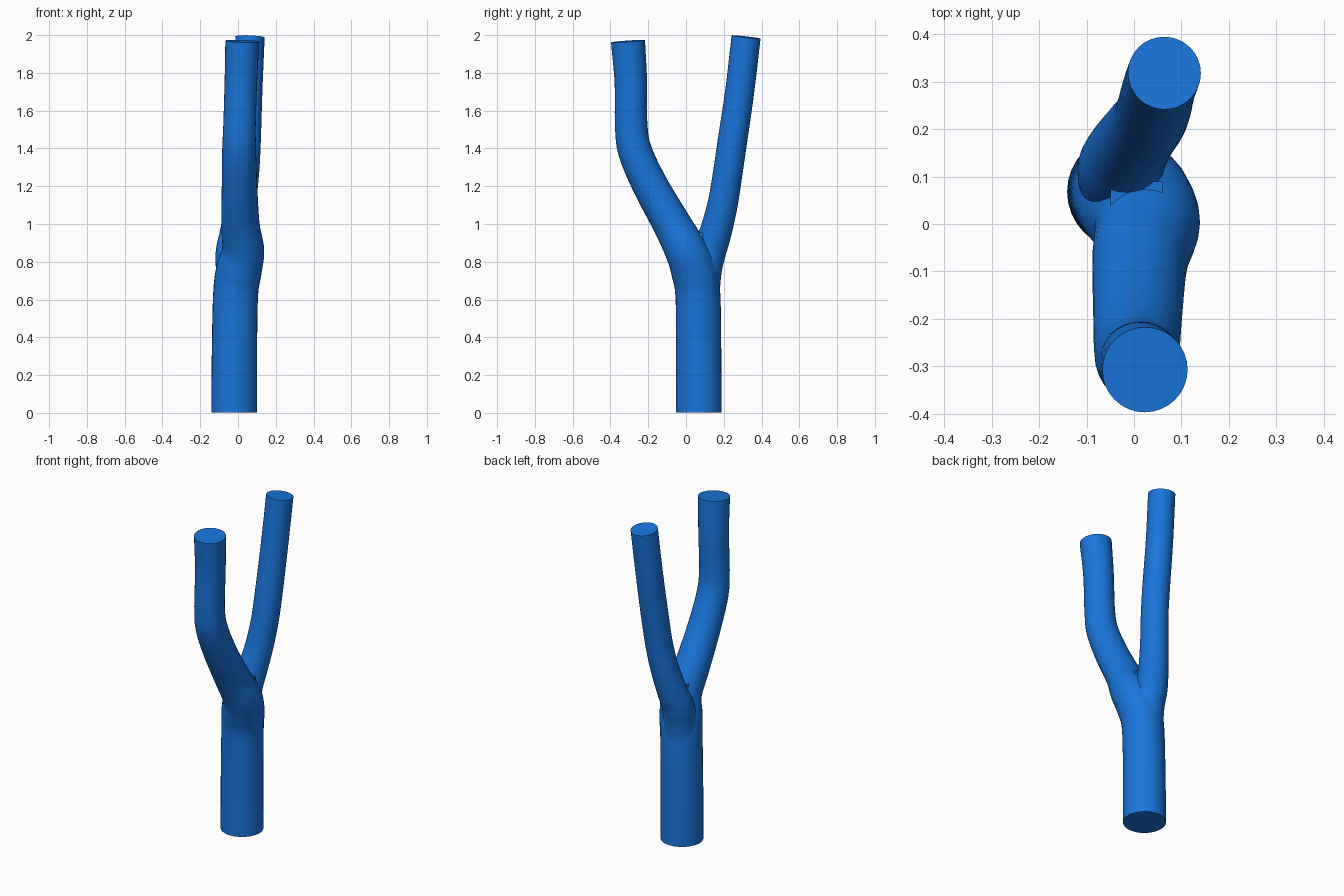
import bpy, bmesh, math
from mathutils import Vector

if "Cube" in bpy.data.objects:
    bpy.data.objects.remove(bpy.data.objects["Cube"])

SIDES, STEPS = 32, 6

blue = bpy.data.materials.new("blue")
blue.diffuse_color = (0.01, 0.18, 0.72, 1)
blue.use_nodes = True
blue.node_tree.nodes["Principled BSDF"].inputs["Base Color"].default_value = blue.diffuse_color


def spline(pts):
    """Catmull-Rom through (x, y, z, radius) points."""
    p = [Vector(q) for q in pts]
    p = [2 * p[0] - p[1]] + p + [2 * p[-1] - p[-2]]
    out = []
    for i in range(1, len(p) - 2):
        a, b, c, d = p[i - 1:i + 3]
        for s in range(STEPS):
            t = s / STEPS
            out.append(0.5 * (2 * b + (c - a) * t + (2 * a - 5 * b + 4 * c - d) * t * t
                              + (3 * b - a - 3 * c + d) * t ** 3))
    return out + [p[-2]]


def add_object(name, bm):
    bmesh.ops.recalc_face_normals(bm, faces=bm.faces)
    me = bpy.data.meshes.new(name)
    bm.to_mesh(me)
    bm.free()
    ob = bpy.data.objects.new(name, me)
    me.materials.append(blue)
    bpy.context.collection.objects.link(ob)
    return ob


def tube(name, pts):
    """Capped round tube whose rings stay square to the path."""
    path = spline(pts)
    bm = bmesh.new()
    rings = []
    for i, q in enumerate(path):
        t = (path[min(i + 1, len(path) - 1)] - path[max(i - 1, 0)]).to_3d().normalized()
        u = Vector((1, 0, 0))
        u = (u - t * t.dot(u)).normalized()
        v = t.cross(u)
        rings.append([bm.verts.new(q.to_3d() + q[3] * (u * math.cos(a) + v * math.sin(a)))
                      for a in (2 * math.pi * k / SIDES for k in range(SIDES))])
    for r0, r1 in zip(rings, rings[1:]):
        for k in range(SIDES):
            j = (k + 1) % SIDES
            bm.faces.new((r0[k], r0[j], r1[j], r1[k]))
    bm.faces.new(rings[0])
    bm.faces.new(rings[-1])
    return add_object(name, bm)


# Trunk flowing into the front branch
vessel = tube("forked_tube", [
    (-0.02, 0.068, 0.003, 0.121), (-0.019, 0.067, 0.3, 0.12), (-0.013, 0.063, 0.62, 0.119),
    (0.004, 0.043, 0.75, 0.121), (0.027, 0.0, 0.86, 0.112), (0.013, -0.075, 1.0, 0.101),
    (0.008, -0.187, 1.2, 0.094), (0.006, -0.268, 1.38, 0.09), (0.008, -0.29, 1.52, 0.086),
    (0.015, -0.292, 1.75, 0.086), (0.023, -0.307, 1.968, 0.09)])

# Back branch, starting inside the trunk
back = tube("back_branch", [
    (-0.018, 0.073, 0.55, 0.1), (-0.022, 0.092, 0.74, 0.095), (-0.027, 0.12, 0.85, 0.091),
    (-0.012, 0.155, 0.95, 0.085), (0.013, 0.193, 1.1, 0.08), (0.032, 0.218, 1.25, 0.078),
    (0.042, 0.243, 1.42, 0.078), (0.052, 0.284, 1.7, 0.077), (0.064, 0.318, 1.99, 0.077)])

# Small web in the crotch
bm = bmesh.new()
bmesh.ops.create_cube(bm, size=1)
for v in bm.verts:
    v.co = (v.co.x * 0.11 + 0.005, v.co.y * 0.06 + 0.06, v.co.z * 0.135 + 0.888)
web = add_object("crotch_web", bm)

# Fuse the parts into one skin
for part in (back, web):
    m = vessel.modifiers.new("union", 'BOOLEAN')
    m.operation, m.solver, m.object = 'UNION', 'EXACT', part
bpy.context.view_layer.update()
fused = bpy.data.meshes.new_from_object(
    vessel.evaluated_get(bpy.context.evaluated_depsgraph_get()))
vessel.modifiers.clear()
vessel.data = fused
for part in (back, web):
    bpy.data.objects.remove(part)

bpy.context.view_layer.objects.active = vessel
vessel.select_set(True)
bpy.ops.object.shade_smooth_by_angle(angle=math.radians(40))
